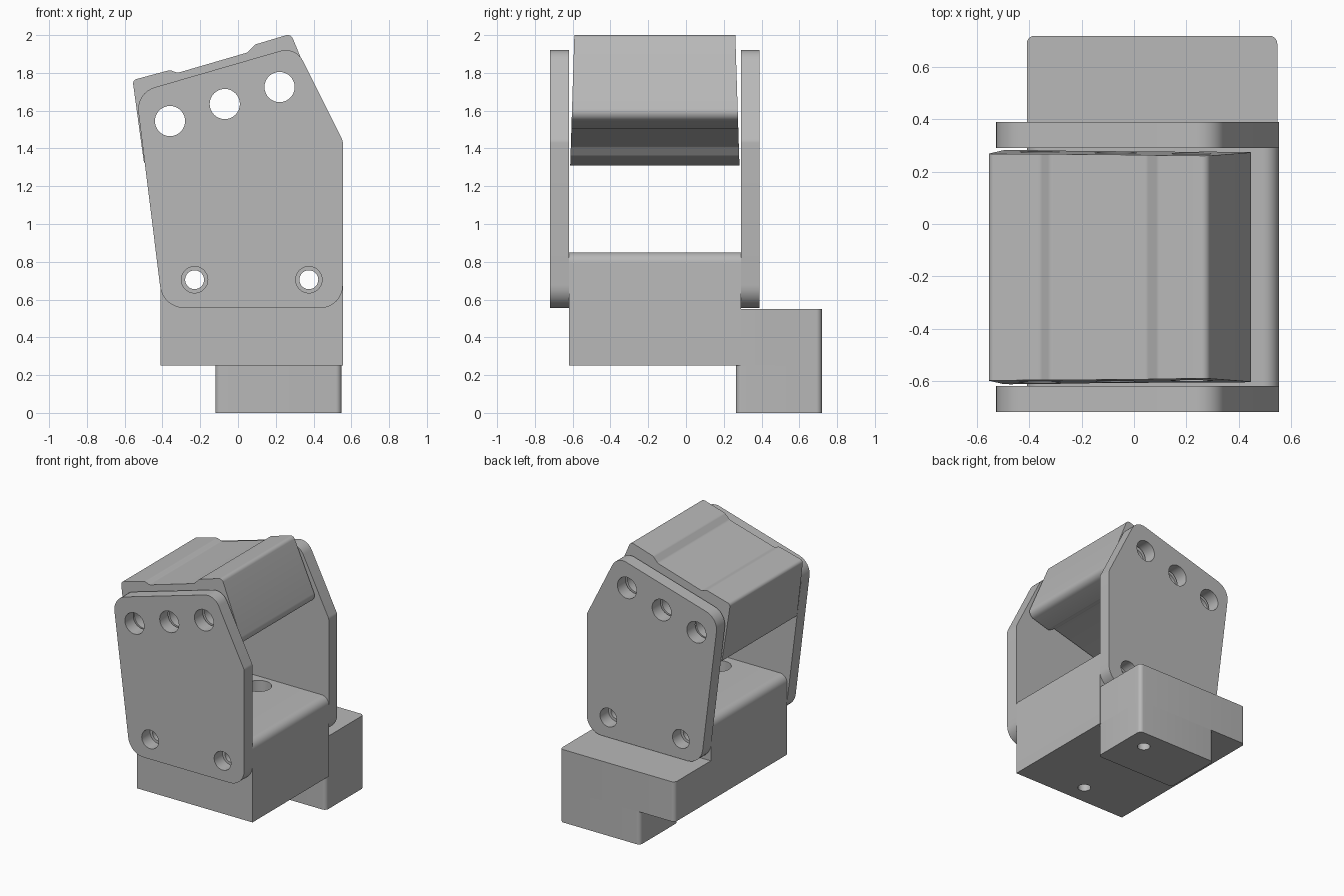
import bpy, bmesh, math
from mathutils import Vector

if "Cube" in bpy.data.objects:
    bpy.data.objects.remove(bpy.data.objects["Cube"], do_unlink=True)

grey = bpy.data.materials.new("plain_grey")
grey.use_nodes = True
colour = (0.48, 0.48, 0.48, 1)
grey.diffuse_color = colour
grey.node_tree.nodes["Principled BSDF"].inputs["Base Color"].default_value = colour


def rounded(corners, steps=8):
    """Outline from (a, b, radius) corners, each replaced by a tangent arc."""
    out = []
    for i, (a, b, r) in enumerate(corners):
        p = Vector((a, b))
        if r == 0:
            out.append(p)
            continue
        d0 = (Vector(corners[i - 1][:2]) - p).normalized()
        d1 = (Vector(corners[(i + 1) % len(corners)][:2]) - p).normalized()
        half = d0.angle(d1) / 2
        centre = p + (d0 + d1).normalized() * r / math.sin(half)
        v0 = p + d0 * r / math.tan(half) - centre
        v1 = p + d1 * r / math.tan(half) - centre
        sweep = v0.angle_signed(v1)
        for k in range(steps + 1):
            t = -sweep * k / steps
            out.append(centre + Vector((v0.x * math.cos(t) - v0.y * math.sin(t),
                                        v0.x * math.sin(t) + v0.y * math.cos(t))))
    return out


def prism(name, corners, lo, hi, axis):
    """Extrude an xz outline along y, or an xy outline along z."""
    def place(p, h):
        return (p.x, h, p.y) if axis == "y" else (p.x, p.y, h)
    bm = bmesh.new()
    pts = rounded(corners)
    face = bm.faces.new([bm.verts.new(place(p, lo)) for p in pts])
    ext = bmesh.ops.extrude_face_region(bm, geom=[face])
    shift = Vector((0, hi - lo, 0)) if axis == "y" else Vector((0, 0, hi - lo))
    bmesh.ops.translate(bm, vec=shift,
                        verts=[g for g in ext["geom"] if isinstance(g, bmesh.types.BMVert)])
    bmesh.ops.recalc_face_normals(bm, faces=bm.faces)
    mesh = bpy.data.meshes.new(name)
    bm.to_mesh(mesh)
    bm.free()
    ob = bpy.data.objects.new(name, mesh)
    bpy.context.collection.objects.link(ob)
    mesh.materials.append(grey)
    return ob


def select(ob):
    bpy.ops.object.select_all(action="DESELECT")
    ob.select_set(True)
    bpy.context.view_layer.objects.active = ob


def drill(ob, a, b, r, lo, hi, axis):
    """Cut a round hole through part of an object."""
    ring = [(a + r * math.cos(math.tau * k / 32), b + r * math.sin(math.tau * k / 32), 0)
            for k in range(32)]
    cutter = prism("hole_cutter", ring, lo, hi, axis)
    cutter.hide_render = True
    mod = ob.modifiers.new("hole", "BOOLEAN")
    mod.operation, mod.solver, mod.object = "DIFFERENCE", "EXACT", cutter
    select(ob)
    bpy.ops.object.modifier_apply(modifier=mod.name)
    bpy.data.objects.remove(cutter, do_unlink=True)


def finish(ob):
    select(ob)
    bpy.ops.object.shade_smooth_by_angle(angle=math.radians(30))


upper_holes = [(-0.36, 1.545), (-0.07, 1.635), (0.22, 1.725)]
lower_holes = [(-0.23, 0.705), (0.375, 0.705)]

# Side plates
plate = [(-0.398, 0.555, 0.13), (0.555, 0.555, 0.12), (0.555, 1.44, 0.05),
         (0.305, 1.94, 0.1), (-0.54, 1.695, 0.12)]
for name, lo, hi in (("front_plate", -0.72, -0.62), ("back_plate", 0.29, 0.39)):
    ob = prism(name, plate, lo, hi, "y")
    for x, z in upper_holes:
        drill(ob, x, z, 0.08, lo - 0.1, hi + 0.1, "y")
    for x, z in lower_holes:
        drill(ob, x, z, 0.07, lo - 0.1, hi + 0.1, "y")
    finish(ob)

# Tilted upper block with a shallow channel above and below
upper = [(-0.558, 1.762, 0.025), (-0.36, 1.815, 0.03), (-0.32, 1.80, 0.03),
         (0.05, 1.908, 0.03), (0.09, 1.95, 0.03), (0.28, 2.007, 0.03),
         (0.465, 1.56, 0.05), (0.27, 1.505, 0.02), (0.22, 1.535, 0.02),
         (-0.25, 1.41, 0.02), (-0.29, 1.36, 0.02), (-0.495, 1.302, 0.03)]
block = prism("upper_block", upper, -0.613, 0.283, "y")
# Ends draft slightly inward toward the top
for v in block.data.vertices:
    inset = 0.022 * (v.co.z - 1.31) / 0.69
    v.co.y += inset if v.co.y < 0 else -inset
for x, z in upper_holes:
    drill(block, x, z, 0.08, -0.8, 0.5, "y")
finish(block)

# Base block with cross holes and counterbored vertical holes
base = prism("base_block", [(-0.41, 0.25, 0), (0.555, 0.25, 0),
                            (0.555, 0.85, 0.06), (-0.41, 0.85, 0.06)], -0.62, 0.29, "y")
for x, z in lower_holes:
    drill(base, x, z, 0.05, -0.8, 0.5, "y")
for y in (-0.47, 0.16):
    drill(base, 0.06, y, 0.09, 0.7, 1.0, "z")
    drill(base, 0.06, y, 0.045, 0.1, 0.9, "z")
finish(base)

# Rear ledge
ledge = prism("rear_ledge", [(-0.41, 0.29, 0), (0.548, 0.29, 0),
                             (0.548, 0.72, 0.03), (-0.41, 0.72, 0.03)], 0.25, 0.55, "z")
finish(ledge)

# Foot under the ledge with a blind hole
foot = prism("foot", [(-0.12, 0.265, 0.03), (0.548, 0.265, 0.03),
                      (0.548, 0.72, 0.03), (-0.12, 0.72, 0.03)], 0, 0.25, "z")
drill(foot, 0.39, 0.57, 0.045, -0.1, 0.2, "z")
finish(foot)
